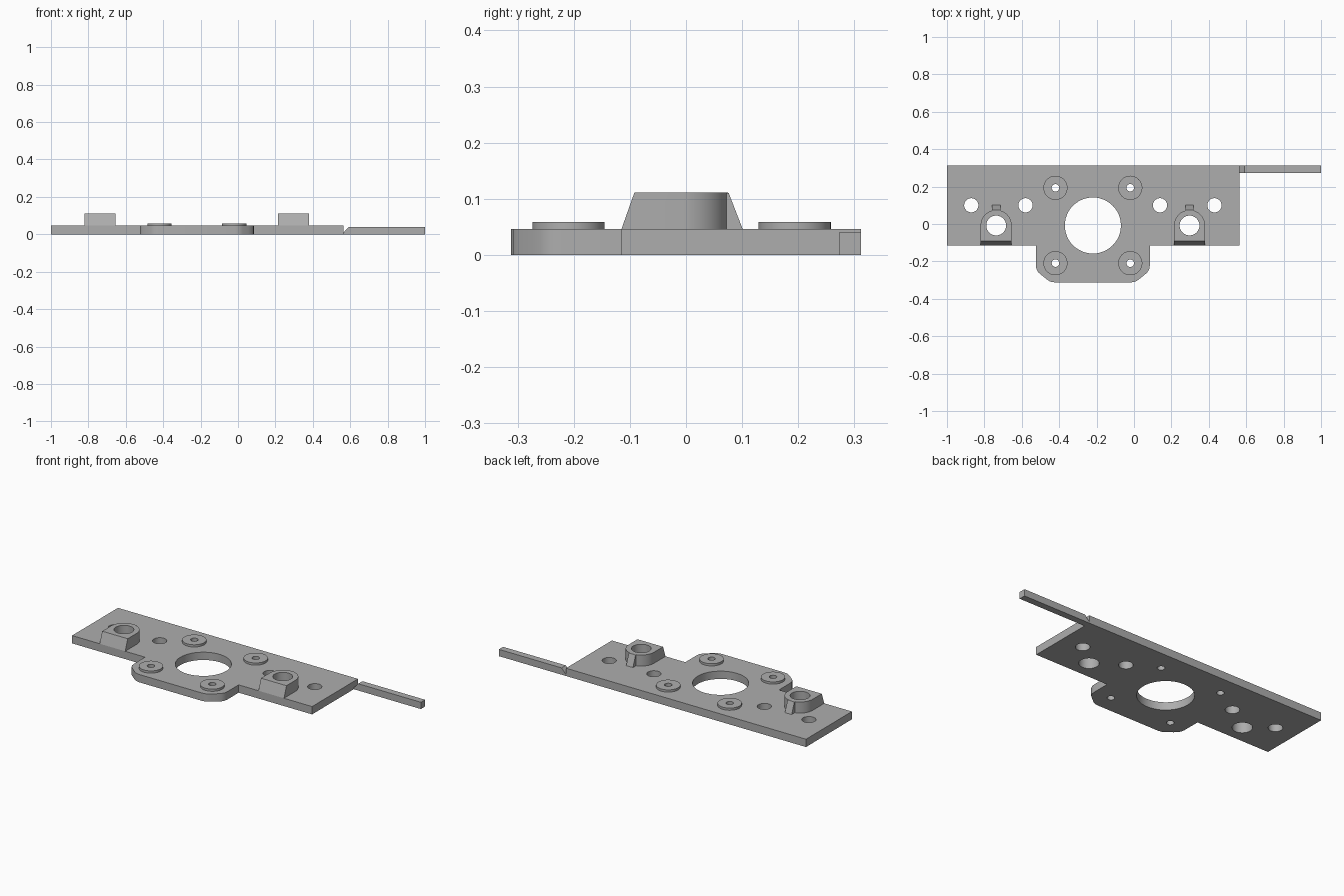
import bpy, bmesh, math
from mathutils import Vector

old = bpy.data.objects.get("Cube")
if old:
    bpy.data.objects.remove(old, do_unlink=True)

grey = bpy.data.materials.new("plain grey")
grey.use_nodes = True
colour = (0.42, 0.42, 0.42, 1)
grey.diffuse_color = colour
grey.node_tree.nodes["Principled BSDF"].inputs["Base Color"].default_value = colour

PLATE_TOP = 0.046
BOSS_TOP = 0.059
SOCKET_TOP = 0.111
MID = -0.008          # y of the centre line through the bore and sockets
BORE_X = -0.22


def prism(name, points, height, to_world=lambda u, v, w: (u, v, w), start=0.0):
    """Extrude a closed outline from start to height."""
    bm = bmesh.new()
    low = [bm.verts.new(to_world(u, v, start)) for u, v in points]
    face = bm.faces.new(low)
    ext = bmesh.ops.extrude_face_region(bm, geom=[face])
    shift = Vector(to_world(0, 0, height)) - Vector(to_world(0, 0, start))
    moved = [g for g in ext["geom"] if isinstance(g, bmesh.types.BMVert)]
    bmesh.ops.translate(bm, verts=moved, vec=shift)
    bmesh.ops.recalc_face_normals(bm, faces=bm.faces)
    mesh = bpy.data.meshes.new(name)
    bm.to_mesh(mesh)
    bm.free()
    mesh.materials.append(grey)
    obj = bpy.data.objects.new(name, mesh)
    bpy.context.collection.objects.link(obj)
    return obj


def arc(cx, cy, r, a0=0, a1=360, n=48):
    """Points along an arc; a full circle leaves out the repeated end."""
    count = n if a1 - a0 == 360 else n + 1
    angles = [math.radians(a0 + (a1 - a0) * i / n) for i in range(count)]
    return [(cx + r * math.cos(a), cy + r * math.sin(a)) for a in angles]


def activate(obj):
    bpy.ops.object.select_all(action="DESELECT")
    obj.select_set(True)
    bpy.context.view_layer.objects.active = obj


def drill(obj, holes):
    """Cut vertical round holes, each given as x, y, radius."""
    for x, y, r in holes:
        cutter = prism("hole_cutter", arc(x, y, r), 0.3, start=-0.1)
        cutter.hide_render = True
        mod = obj.modifiers.new("hole", "BOOLEAN")
        mod.operation, mod.solver, mod.object = "DIFFERENCE", "EXACT", cutter
        activate(obj)
        bpy.ops.object.modifier_apply(modifier=mod.name)
        bpy.data.objects.remove(cutter, do_unlink=True)


def smooth(obj):
    activate(obj)
    bpy.ops.object.shade_smooth_by_angle(angle=math.radians(30))


boss_centres = [(BORE_X + sx * 0.2, MID + sy * 0.2015) for sx in (-1, 1) for sy in (-1, 1)]
socket_xs = (-0.737, 0.297)

# Base plate with a front tab whose corners are softly chamfered
corner = [(0.305, -0.22), (0.302, -0.24), (0.292, -0.258), (0.275, -0.273),
          (0.245, -0.297), (0.228, -0.308), (0.205, -0.312)]
tab_left = [(BORE_X - x, y) for x, y in corner]
tab_right = [(BORE_X + x, y) for x, y in reversed(corner)]
outline = ([(-1, 0.312), (-1, -0.115), (BORE_X - 0.305, -0.115)] + tab_left + tab_right
           + [(BORE_X + 0.305, -0.115), (0.563, -0.115), (0.563, 0.312)])
plate = prism("base_plate", outline, PLATE_TOP)
drill(plate, [(BORE_X, MID, 0.15)]
      + [(x, 0.1, 0.038) for x in (-0.87, -0.58, 0.139, 0.43)]
      + [(x, y, 0.02) for x, y in boss_centres]
      + [(x, MID, 0.053) for x in socket_xs])
smooth(plate)

# Low round screw bosses around the bore
for i, (x, y) in enumerate(boss_centres):
    boss = prism(f"screw_boss_{i + 1}", arc(x, y, 0.0645), BOSS_TOP, start=0.042)
    drill(boss, [(x, y, 0.02)])
    smooth(boss)

# Raised sockets: rounded back, sloped front, small rib behind
for side, x in zip(("right", "left"), socket_xs):
    front = -0.115
    d_shape = [(x - 0.083, front), (x + 0.083, front)] + arc(x, MID, 0.083, 0, 180, 24)
    socket = prism(f"{side}_socket", d_shape, SOCKET_TOP, start=PLATE_TOP)
    for v in socket.data.vertices:
        if v.co.z > 0.1 and v.co.y < front + 0.001:
            v.co.y += 0.023
    drill(socket, [(x, MID, 0.053)])
    smooth(socket)
    side_profile = [(0.06, PLATE_TOP), (0.101, PLATE_TOP), (0.076, SOCKET_TOP - 0.0005),
                    (0.06, SOCKET_TOP - 0.0005)]
    prism(f"{side}_socket_rib", side_profile, x + 0.022,
          to_world=lambda u, v, w: (w, u, v), start=x - 0.022)

# Thin arm at the back, thinned where it meets the plate
arm_profile = [(0.56, 0), (1, 0), (1, 0.04), (0.592, 0.04), (0.565, 0.01), (0.56, 0.01)]
prism("side_arm", arm_profile, 0.312, to_world=lambda u, v, w: (u, w, v), start=0.273)
